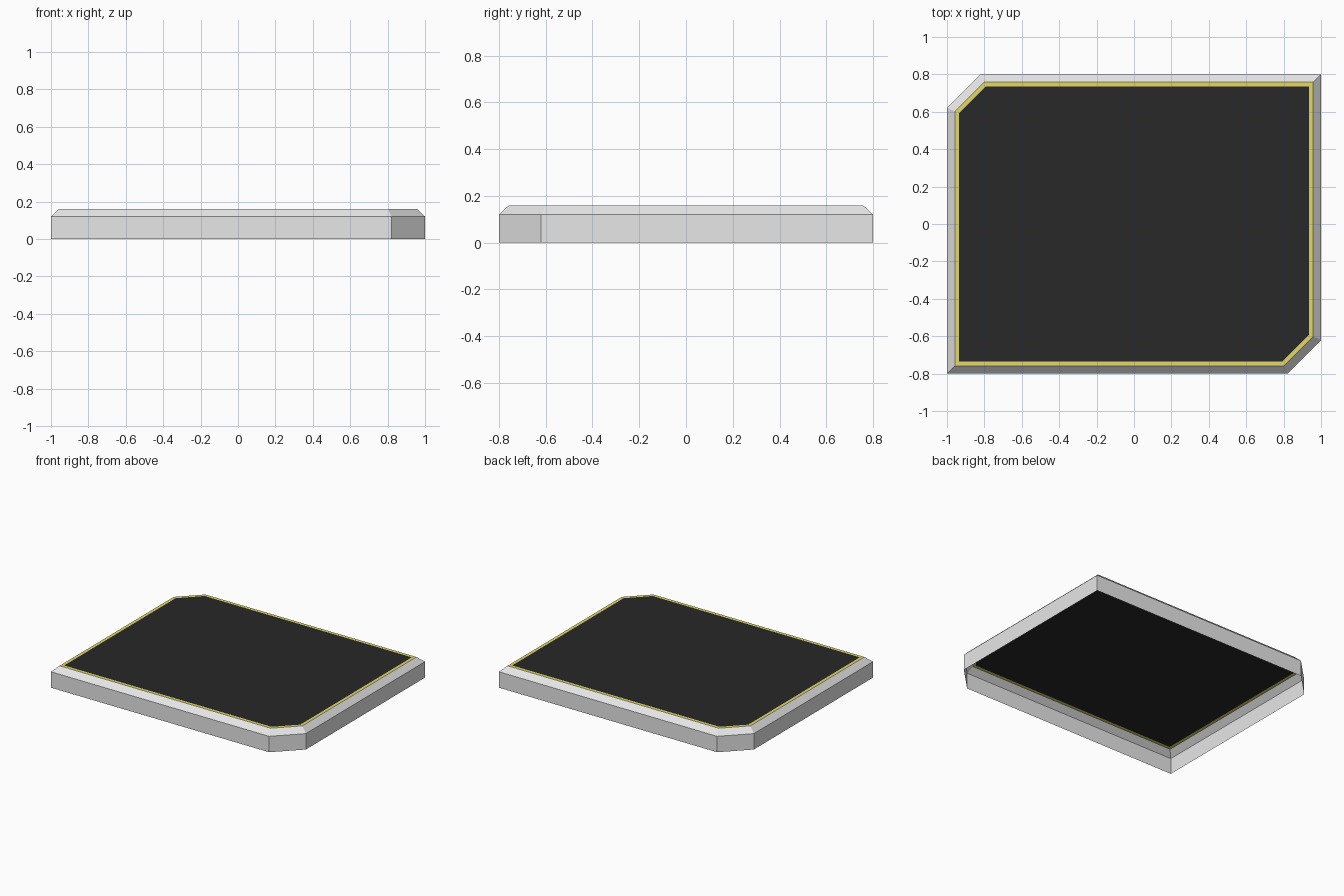
import bpy
import bmesh

HALF_X, HALF_Y = 1.0, 0.8
CHAMFER = 0.18

default = bpy.data.objects.get("Cube")
if default:
    bpy.data.objects.remove(default, do_unlink=True)


def make_material(name, colour):
    mat = bpy.data.materials.new(name)
    mat.use_nodes = True
    mat.diffuse_color = (*colour, 1)
    bsdf = next(n for n in mat.node_tree.nodes if n.type == 'BSDF_PRINCIPLED')
    bsdf.inputs["Base Color"].default_value = (*colour, 1)
    return mat


def outline(inset):
    """Rectangle with two opposite corners cut, moved inwards evenly."""
    x, y = HALF_X - inset, HALF_Y - inset
    c = CHAMFER - 0.586 * inset
    half = [(-x, -y), (x - c, -y), (x, -y + c)]
    return half + [(-px, -py) for px, py in half]


def make_part(name, profile, mat, fill=False):
    """Bridge a stack of (inset, height) outlines, optionally capping the last."""
    bm = bmesh.new()
    rings = [[bm.verts.new((x, y, z)) for x, y in outline(inset)]
             for inset, z in profile]
    for low, high in zip(rings, rings[1:]):
        for i in range(len(low)):
            j = (i + 1) % len(low)
            bm.faces.new((low[i], low[j], high[j], high[i]))
    if fill:
        bm.faces.new(rings[-1])
    mesh = bpy.data.meshes.new(name)
    bm.to_mesh(mesh)
    bm.free()
    mesh.materials.append(mat)
    obj = bpy.data.objects.new(name, mesh)
    bpy.context.collection.objects.link(obj)
    return obj


light_grey = make_material("light grey", (0.8, 0.8, 0.8))
yellow = make_material("yellow", (0.77, 0.69, 0.14))
black = make_material("soft black", (0.021, 0.021, 0.021))

# Open-bottomed outer wall with its sloped upper edge
make_part("frame", [(0, 0), (0, 0.12), (0.042, 0.16)], light_grey)
# Narrow flat border
make_part("trim", [(0.042, 0.16), (0.065, 0.16)], yellow)
# Flat top surface
make_part("top_panel", [(0.065, 0.16)], black, fill=True)
